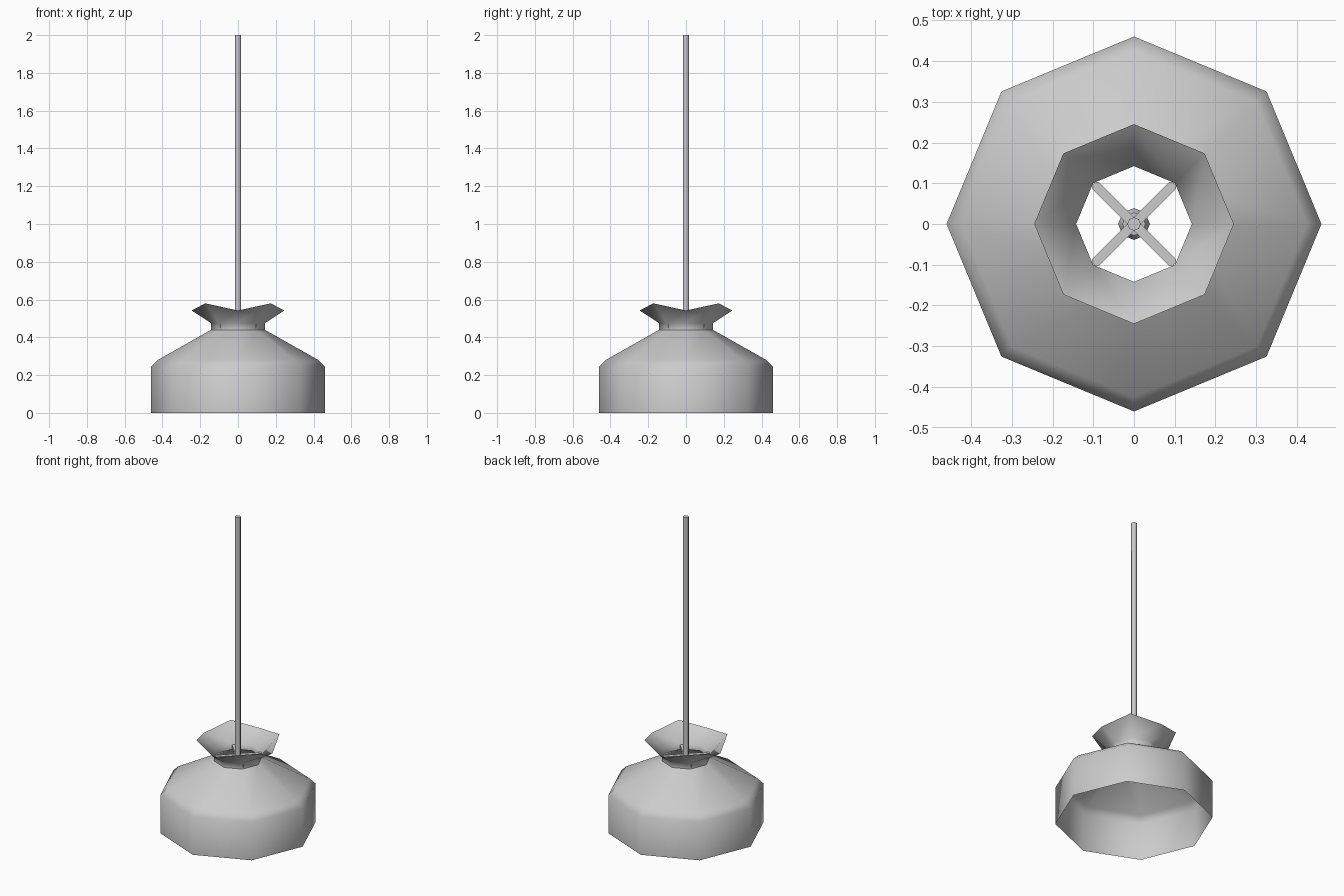
import bpy, bmesh
from math import radians, sin, cos, pi

cube = bpy.data.objects.get("Cube")
if cube:
    bpy.data.objects.remove(cube, do_unlink=True)

SIDES = 8

# Single painted-metal colour
metal = bpy.data.materials.new("light_grey_metal")
metal.use_nodes = True
grey = (0.6, 0.6, 0.6, 1)
metal.diffuse_color = grey
bsdf = next(n for n in metal.node_tree.nodes if n.type == 'BSDF_PRINCIPLED')
bsdf.inputs["Base Color"].default_value = grey


def finish(name, bm, angle=50):
    mesh = bpy.data.meshes.new(name)
    bm.to_mesh(mesh)
    bm.free()
    mesh.materials.append(metal)
    obj = bpy.data.objects.new(name, mesh)
    bpy.context.collection.objects.link(obj)
    bpy.ops.object.select_all(action='DESELECT')
    obj.select_set(True)
    bpy.context.view_layer.objects.active = obj
    bpy.ops.object.shade_smooth_by_angle(angle=radians(angle))
    return obj


def lathe(name, profile, peak=0, caps=False):
    """Eight-sided sheet; peak raises the diagonal corners of the last ring."""
    bm = bmesh.new()
    rings = []
    for r, z in profile:
        lift = peak if (r, z) == profile[-1] else 0
        rings.append([bm.verts.new((r * cos(2 * pi * i / SIDES),
                                    r * sin(2 * pi * i / SIDES),
                                    z + lift * (i % 2))) for i in range(SIDES)])
    for low, high in zip(rings, rings[1:]):
        for i in range(SIDES):
            j = (i + 1) % SIDES
            bm.faces.new((low[i], low[j], high[j], high[i]))
    if caps:
        bm.faces.new(rings[0][::-1])
        bm.faces.new(rings[-1])
    return finish(name, bm)


# Open shade with chamfered shoulder, sloping roof, neck and zigzag collar
lathe("shade", [(0.46, 0), (0.46, 0.245), (0.425, 0.28),
                (0.142, 0.44), (0.142, 0.475), (0.245, 0.542)], peak=0.038)

# Hanging rod and the small socket under the arms
lathe("hanging_rod", [(0.0165, 0.45), (0.0165, 2.0)], caps=True)
lathe("socket", [(0.039, 0.40), (0.039, 0.435), (0.028, 0.455)], caps=True)

# Crossed arms joining the rod to the neck
for k, side in enumerate(("left", "right")):
    bm = bmesh.new()
    bmesh.ops.create_cube(bm, size=1)
    bmesh.ops.scale(bm, vec=(0.28, 0.024, 0.02), verts=bm.verts)
    upright = [e for e in bm.edges
               if abs(e.verts[0].co.z - e.verts[1].co.z) > 0.01]
    bmesh.ops.bevel(bm, geom=upright, offset=0.006, segments=1, affect='EDGES')
    arm = finish("cross_arm_" + side, bm, 30)
    arm.location.z = 0.46
    arm.rotation_euler.z = radians(45 + 90 * k)
